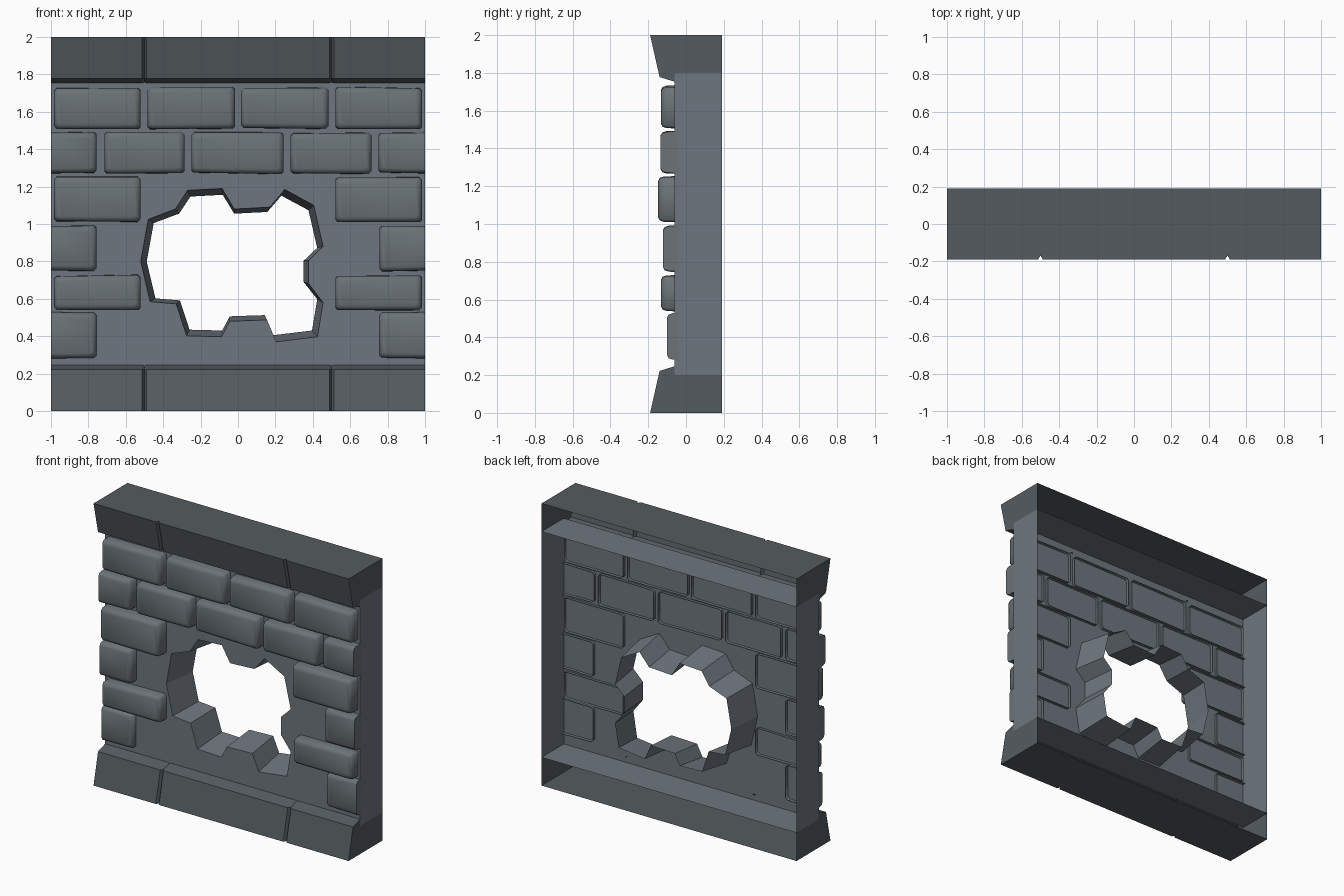
import bpy, bmesh, math, random
from mathutils import Vector

if "Cube" in bpy.data.objects:
    bpy.data.objects.remove(bpy.data.objects["Cube"])

random.seed(4)
FACE, BACK = -0.06, 0.19      # wall surface and open rear edge


def paint(name, rgb):
    m = bpy.data.materials.new(name)
    m.diffuse_color = (*rgb, 1)
    m.use_nodes = True
    m.node_tree.nodes["Principled BSDF"].inputs["Base Color"].default_value = m.diffuse_color
    return m


WALL = paint("mortar_grey", (.155, .183, .21))
BRICK = paint("brick_grey", (.145, .17, .185))
TRIM = paint("trim_grey", (.09, .105, .115))


def finish(name, bm, mat, recalc=True, smooth=None):
    bmesh.ops.remove_doubles(bm, verts=bm.verts, dist=1e-5)
    if recalc:
        bmesh.ops.recalc_face_normals(bm, faces=bm.faces)
    mesh = bpy.data.meshes.new(name)
    bm.to_mesh(mesh)
    bm.free()
    mesh.materials.append(mat)
    ob = bpy.data.objects.new(name, mesh)
    bpy.context.collection.objects.link(ob)
    if smooth:
        bpy.ops.object.select_all(action='DESELECT')
        ob.select_set(True)
        bpy.context.view_layer.objects.active = ob
        bpy.ops.object.shade_smooth_by_angle(angle=math.radians(smooth))
    return ob


def loft(bm, rings, closed=True):
    rows = [[bm.verts.new(p) for p in r] for r in rings]
    n = len(rows[0])
    for a, b in zip(rows, rows[1:]):
        for i in range(n if closed else n - 1):
            j = (i + 1) % n
            bm.faces.new((a[i], a[j], b[j], b[i]))
    return rows


# Brick rows: z range, front depth, x ranges
half = [(-1, -.755), (.755, 1)]
pair = [(-.985, -.52), (.52, .985)]
rows = [
    (1.51, 1.73, -.133, [(-.985, -.52), (-.485, -.015), (.015, .485), (.52, .985)]),
    (1.27, 1.49, -.135, [(-1, -.755), (-.715, -.285), (-.25, .245), (.28, .715), (.75, 1)]),
    (1.01, 1.25, -.147, pair),
    (.75, .99, -.122, half),
    (.54, .725, -.132, pair),
    (.28, .53, -.101, half),
]


def outline(x0, x1, z0, z1, jit, d):
    """Corner-cut rectangle inset by d; sides on the wall ends stay put."""
    c = .014
    cl, cr = (0 if x0 == -1 else 1), (0 if x1 == 1 else 1)
    xa, xb, za, zb = x0 + d * cl, x1 - d * cr, z0 + d, z1 - d
    pts = []
    for x, z, sx, sz, free, k in ((xa, za, 1, 1, cl, 0), (xb, za, -1, 1, cr, 1),
                                  (xb, zb, -1, -1, cr, 2), (xa, zb, 1, -1, cl, 3)):
        z += jit[k] if free else 0
        two = [(x, z + sz * c), (x + sx * c, z)] if free else [(x, z)]
        pts += two if k in (0, 2) else two[::-1]
    return pts


# Bricks: rounded shells set through the wall face, rear open
bm = bmesh.new()
for z0, z1, front, spans in rows:
    for x0, x1 in spans:
        jit = [random.uniform(-.005, .005) for _ in range(4)]
        rings = [[(x, y, z) for x, z in outline(x0, x1, z0, z1, jit, d)]
                 for d, y in ((0, FACE + .022), (.002, front + .03),
                              (.009, front + .009), (.026, front))]
        bm.faces.new(loft(bm, rings)[-1])
finish("bricks", bm, BRICK, smooth=60)

# Broken opening: front contour and a tapered rim running to the rear
hole = [(-.27, 1.18), (-.085, 1.19), (-.02, 1.08), (.17, 1.09), (.25, 1.185), (.405, 1.10),
        (.455, .88), (.378, .805), (.378, .68), (.455, .58), (.425, .397), (.205, .37),
        (.155, .487), (-.045, .48), (-.088, .397), (-.275, .402), (-.33, .573), (-.47, .585),
        (-.52, .80), (-.48, 1.025), (-.335, 1.08)]
lip = [(x, FACE, z) for x, z in hole]
rear = [(-.03 + (x + .03) * .935, BACK, .79 + (z - .79) * .915) for x, z in hole]
bm = bmesh.new()
loft(bm, [lip, rear])
c = Vector((-.03, 0, .79))
bm.normal_update()
if sum((f.calc_center_median() - c).dot(f.normal) * f.calc_area() for f in bm.faces) > 0:
    bmesh.ops.reverse_faces(bm, faces=bm.faces)
finish("hole_rim", bm, WALL, recalc=False)

# Wall face with the opening cut out
corners = [(1, .2), (1, 1.8), (-1, 1.8), (-1, .2)]
bm = bmesh.new()
for loop in (lip, [(x, FACE, z) for x, z in corners]):
    vs = [bm.verts.new(p) for p in loop]
    for a, b in zip(vs, vs[1:] + vs[:1]):
        bm.edges.new((a, b))
bmesh.ops.triangle_fill(bm, edges=bm.edges[:], use_beauty=True, normal=(0, -1, 0))
bm.normal_update()
bmesh.ops.reverse_faces(bm, faces=[f for f in bm.faces if f.normal.y > 0])
finish("wall_face", bm, WALL, recalc=False)

# Frame: side returns and inner shelves, open at the rear
bm = bmesh.new()
loft(bm, [[(x, y, z) for x, z in corners] for y in (FACE, BACK)])
finish("side_frame", bm, WALL)

# Top and bottom stone courses with V grooves at the joints
profile = [(BACK, 0), (-.19, 0), (-.14, .222), (FACE, .247)]
stations = [(-1, 0), (-.512, 0), (-.5, .022), (-.488, 0), (.488, 0), (.5, .022), (.512, 0), (1, 0)]
for name, flip in (("bottom_course", False), ("top_course", True)):
    bm = bmesh.new()
    fz = lambda z: 2 - z if flip else z
    loft(bm, [[(x, y + (g if i > 0 else 0), fz(z)) for i, (y, z) in enumerate(profile)]
              for x, g in stations], closed=False)
    for x in (-1, 1):
        bm.faces.new([bm.verts.new((x, y, fz(z))) for y, z in profile + [(FACE, .2), (BACK, .2)]])
    finish(name, bm, TRIM)
